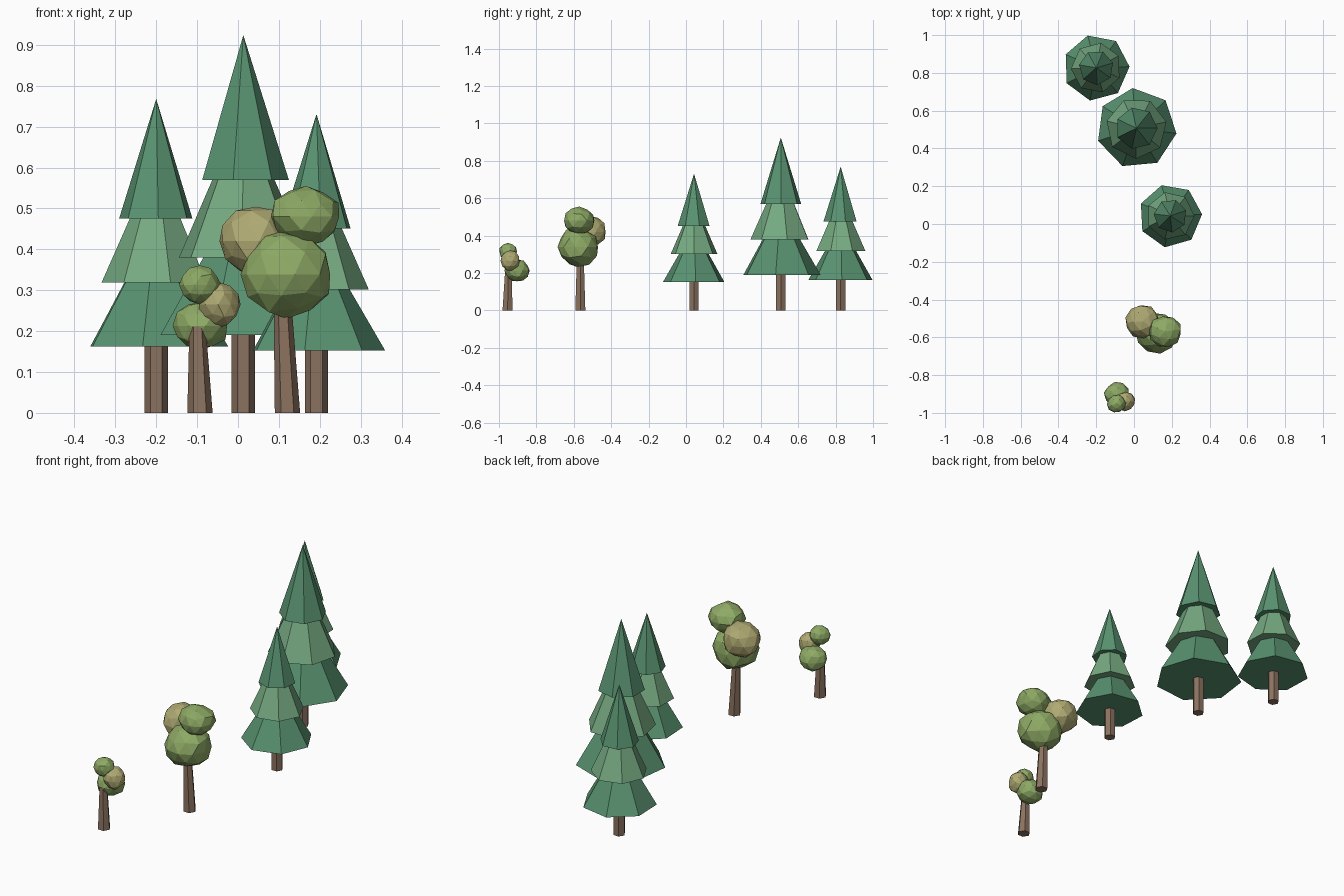
import bpy, bmesh, math, random
from mathutils import Vector, Matrix

if "Cube" in bpy.data.objects:
    bpy.data.objects.remove(bpy.data.objects["Cube"])


def material(name, rgb):
    m = bpy.data.materials.new(name)
    m.diffuse_color = (*rgb, 1)
    m.use_nodes = True
    m.node_tree.nodes["Principled BSDF"].inputs["Base Color"].default_value = m.diffuse_color
    return m


BARK = material("bark", (0.26, 0.17, 0.115))
PINE = material("pine_dark", (0.10, 0.29, 0.165))
PINE_LIGHT = material("pine_light", (0.18, 0.40, 0.22))
LEAF = material("leaf_green", (0.27, 0.40, 0.13))
LEAF_DRY = material("leaf_yellow", (0.43, 0.40, 0.17))


def finish(bm, name, mat):
    bmesh.ops.recalc_face_normals(bm, faces=bm.faces)
    me = bpy.data.meshes.new(name)
    bm.to_mesh(me)
    bm.free()
    me.materials.append(mat)
    ob = bpy.data.objects.new(name, me)
    bpy.context.collection.objects.link(ob)
    return ob


def ring(bm, n, r, center, phase=0.0):
    return [bm.verts.new((center[0] + r * math.cos(math.radians(phase) + i * math.tau / n),
                          center[1] + r * math.sin(math.radians(phase) + i * math.tau / n),
                          center[2])) for i in range(n)]


# Six-sided trunk between two points, capped at both ends
def trunk(name, bottom, top, r0, r1):
    bm = bmesh.new()
    a, b = ring(bm, 6, r0, bottom), ring(bm, 6, r1, top)
    for i in range(6):
        j = (i + 1) % 6
        bm.faces.new((a[i], a[j], b[j], b[i]))
    bm.faces.new(a[::-1])
    bm.faces.new(b)
    finish(bm, name, BARK)


# Seven-sided closed cone for one tier of a conifer
def tier(name, x, y, z, r, h, phase, mat):
    bm = bmesh.new()
    base = ring(bm, 7, r, (x, y, z), phase)
    tip = bm.verts.new((x, y, z + h))
    for i in range(7):
        bm.faces.new((base[i], base[(i + 1) % 7], tip))
    bm.faces.new(base[::-1])
    finish(bm, name, mat)


# Conifer: trunk and three stacked cones, all scaled by the crown height
def conifer(name, x, y, base, top, phases):
    h = top - base
    trunk(name + "_trunk", (x, y, 0), (x, y, base + 0.04), 0.0285, 0.0285)
    specs = [(0.0, 0.291, 0.50, PINE), (0.2585, 0.221, 0.50, PINE_LIGHT),
             (0.517, 0.152, 0.483, PINE)]
    for i, (dz, r, th, mat) in enumerate(specs):
        tier(f"{name}_tier_{i + 1}", x, y, base + dz * h, r * h, th * h, phases[i], mat)


# Faceted clump of leaves: slightly roughened icosphere
def clump(name, center, radii, mat, seed):
    rng = random.Random(seed)
    bm = bmesh.new()
    bmesh.ops.create_icosphere(bm, subdivisions=2, radius=1.0)
    spin = Matrix.Rotation(rng.uniform(0, 6), 3, 'Z')
    for v in bm.verts:
        p = spin @ v.co * rng.uniform(0.93, 1.05)
        v.co = Vector(center) + Vector([p[k] * radii[k] for k in range(3)])
    finish(bm, name, mat)


conifer("conifer_back", -0.20, 0.827, 0.162, 0.768, (2, 28, 16))
conifer("conifer_tall", 0.013, 0.507, 0.19, 0.924, (-7.5, 12, 0))
conifer("conifer_middle", 0.192, 0.043, 0.152, 0.731, (3, 0, 19))

# Larger leafy tree
trunk("leafy_large_trunk", (0.121, -0.565, 0), (0.108, -0.565, 0.29), 0.031, 0.021)
clump("leafy_large_crown", (0.119, -0.577, 0.339), (0.115, 0.113, 0.105), LEAF, 1)
clump("leafy_large_side_clump", (0.044, -0.515, 0.42), (0.092, 0.091, 0.086), LEAF_DRY, 2)
clump("leafy_large_top_clump", (0.166, -0.57, 0.48), (0.088, 0.084, 0.073), LEAF, 3)

# Small leafy tree
trunk("leafy_small_trunk", (-0.093, -0.954, 0), (-0.099, -0.950, 0.21), 0.031, 0.020)
clump("leafy_small_crown", (-0.090, -0.904, 0.213), (0.068, 0.067, 0.061), LEAF, 4)
clump("leafy_small_side_clump", (-0.047, -0.939, 0.265), (0.053, 0.051, 0.056), LEAF_DRY, 5)
clump("leafy_small_top_clump", (-0.093, -0.951, 0.313), (0.050, 0.049, 0.047), LEAF, 6)
